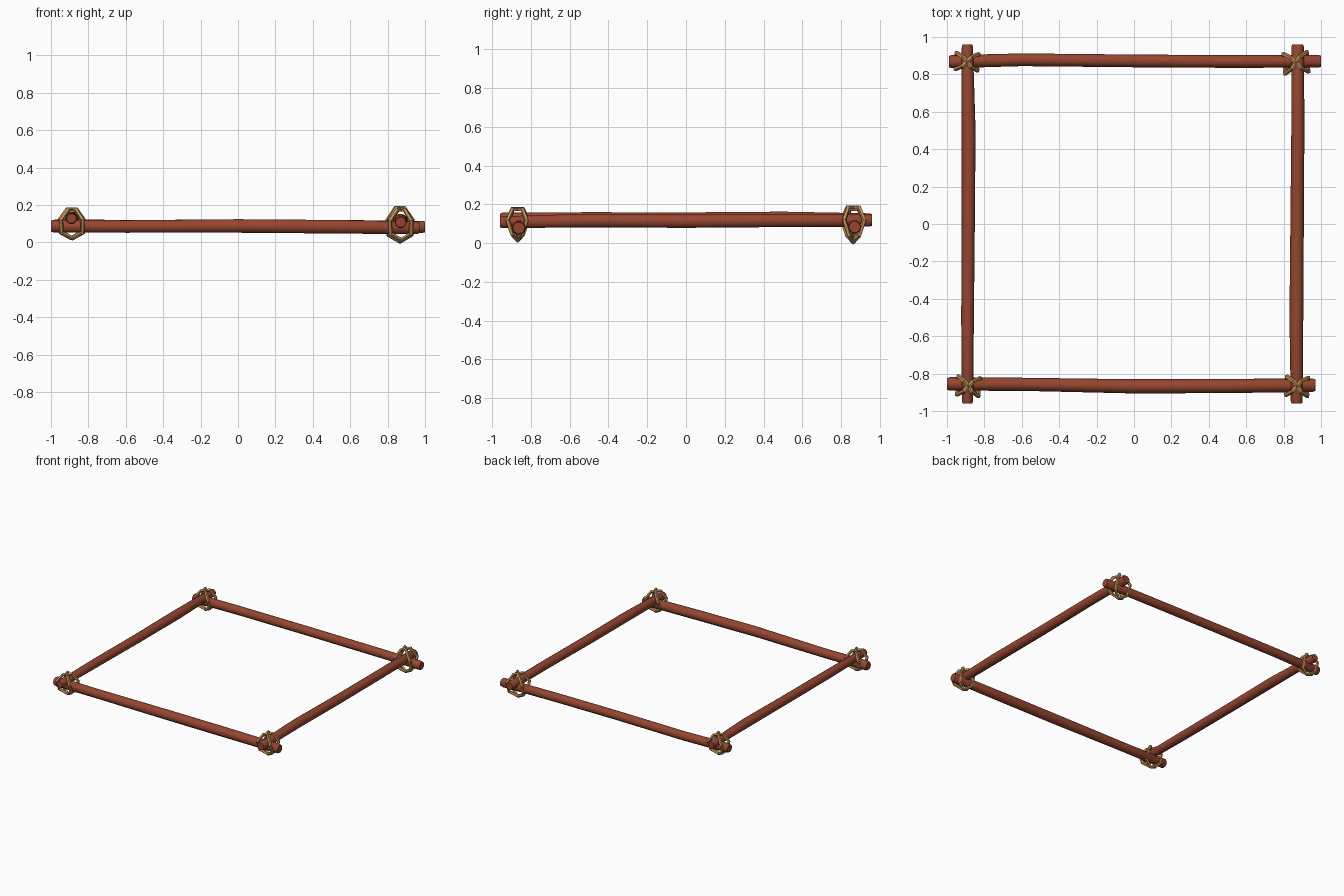
import bpy, bmesh, math, random
from mathutils import Vector

if "Cube" in bpy.data.objects:
    bpy.data.objects.remove(bpy.data.objects["Cube"])

random.seed(4)


def material(name, rgb):
    m = bpy.data.materials.new(name)
    m.diffuse_color = (*rgb, 1)
    m.use_nodes = True
    m.node_tree.nodes["Principled BSDF"].inputs["Base Color"].default_value = m.diffuse_color
    return m


WOOD = material("red brown wood", (0.30, 0.060, 0.030))
ROPE = material("tan rope", (0.56, 0.30, 0.10))


def tube(name, pts, radii, sides, ref, mat, closed=False, smooth=False):
    """Sweep a polygon along a path; ref is a direction never parallel to it."""
    bm = bmesh.new()
    n = len(pts)
    rings = []
    for i, p in enumerate(pts):
        if closed:
            t = pts[(i + 1) % n] - pts[i - 1]
        else:
            t = pts[min(i + 1, n - 1)] - pts[max(i - 1, 0)]
        t.normalize()
        a = ref.cross(t).normalized()
        b = t.cross(a)
        rings.append([bm.verts.new(p + radii[i] * (
            math.cos(math.tau * k / sides) * a + math.sin(math.tau * k / sides) * b))
            for k in range(sides)])
    for i in range(n if closed else n - 1):
        r, s = rings[i], rings[(i + 1) % n]
        for k in range(sides):
            j = (k + 1) % sides
            bm.faces.new((r[k], r[j], s[j], s[k])).smooth = smooth
    if not closed:
        bm.faces.new(rings[0])
        bm.faces.new(rings[-1])
    bmesh.ops.recalc_face_normals(bm, faces=bm.faces[:])
    me = bpy.data.meshes.new(name)
    bm.to_mesh(me)
    bm.free()
    me.materials.append(mat)
    ob = bpy.data.objects.new(name, me)
    bpy.context.collection.objects.link(ob)
    return ob


# Logs: each entry is x, y, z, radius along a slightly bent pole
logs = {
    "front_log": [(-1, -.855, .087, .030), (-.985, -.855, .087, .036), (-.6, -.857, .085, .035),
                  (0, -.868, .088, .038), (.5, -.866, .084, .038),
                  (.955, -.862, .078, .036), (.97, -.862, .078, .030)],
    "back_log": [(-.99, .868, .09, .030), (-.975, .868, .09, .035), (-.6, .878, .088, .034),
                 (0, .872, .090, .034), (.5, .869, .088, .034),
                 (.985, .870, .083, .034), (1, .870, .083, .030)],
    "left_log": [(-.89, -.96, .128, .026), (-.89, -.945, .128, .030), (-.89, -.5, .127, .034),
                 (-.886, 0, .125, .035), (-.884, .5, .127, .037),
                 (-.891, .945, .125, .030), (-.891, .96, .125, .026)],
    "right_log": [(.870, -.96, .108, .028), (.870, -.945, .108, .032), (.868, -.5, .116, .037),
                  (.872, 0, .113, .036), (.876, .5, .116, .035),
                  (.875, .945, .117, .034), (.875, .96, .117, .029)],
}
for name, rows in logs.items():
    tube(name, [Vector(r[:3]) for r in rows], [r[3] for r in rows], 10,
         Vector((0, 0, 1)), WOOD, smooth=True)

# Rope lashings: two crossed, slightly twisted loops around each joint
joints = {
    "front_left": (-.885, -.868, .103, .072, .075),
    "front_right": (.872, -.868, .098, .072, .078),
    "back_left": (-.893, .868, .103, .070, .074),
    "back_right": (.866, .862, .099, .078, .088),
}
SEG = 7
for name, (cx, cy, cz, half, height) in joints.items():
    for sign, label in ((1, "a"), (-1, "b")):
        turn = random.uniform(-.12, .12)
        pts = []
        for k in range(SEG):
            ang = math.tau * (k + .5) / SEG + math.pi / 2
            s, h = half * 1.08 * math.cos(ang), height * math.sin(ang) * 1.08
            az = sign * math.pi / 4 + turn + sign * .3 * (h / height - .6)
            pts.append(Vector((cx + s * math.cos(az), cy + s * math.sin(az), cz + h)))
        az = sign * math.pi / 4 + turn
        normal = Vector((-math.sin(az), math.cos(az), 0))
        tube(f"{name}_rope_{label}", pts, [.012] * SEG, 5, normal, ROPE, closed=True)
